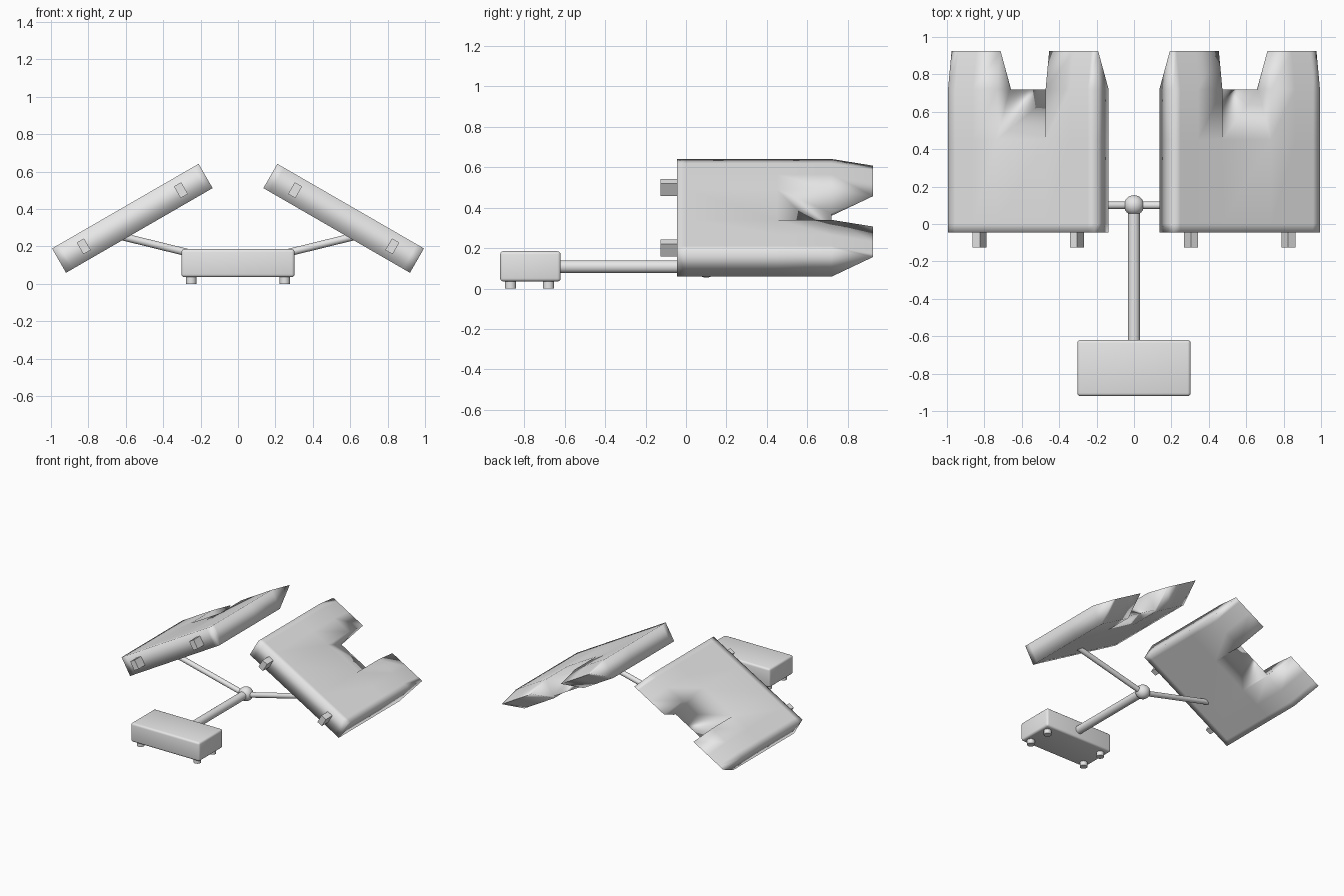
import bpy, bmesh, math
from mathutils import Vector, Matrix

if "Cube" in bpy.data.objects:
    bpy.data.objects.remove(bpy.data.objects["Cube"])

grey = bpy.data.materials.new("plain_grey")
grey.diffuse_color = (0.8, 0.8, 0.8, 1)
grey.use_nodes = True
grey.node_tree.nodes["Principled BSDF"].inputs["Base Color"].default_value = grey.diffuse_color


def finish(bm, name, smooth=None):
    bmesh.ops.recalc_face_normals(bm, faces=bm.faces)
    me = bpy.data.meshes.new(name)
    bm.to_mesh(me)
    bm.free()
    me.materials.append(grey)
    ob = bpy.data.objects.new(name, me)
    bpy.context.collection.objects.link(ob)
    if smooth is not None:
        for o in bpy.context.selected_objects:
            o.select_set(False)
        bpy.context.view_layer.objects.active = ob
        ob.select_set(True)
        bpy.ops.object.shade_smooth_by_angle(angle=math.radians(smooth))
    return ob


def box(name, centre, size, bevel=0.0, matrix=Matrix()):
    bm = bmesh.new()
    bmesh.ops.create_cube(bm, size=1)
    bmesh.ops.scale(bm, vec=size, verts=bm.verts)
    if bevel:
        bmesh.ops.bevel(bm, geom=bm.edges[:], offset=bevel, segments=3,
                        profile=0.5, affect='EDGES')
    bmesh.ops.translate(bm, vec=centre, verts=bm.verts)
    bm.transform(matrix)
    return finish(bm, name, 50 if bevel else None)


def rod(name, a, b, radius, sides=24):
    a, b = Vector(a), Vector(b)
    bm = bmesh.new()
    bmesh.ops.create_cone(bm, cap_ends=True, segments=sides, radius1=radius,
                          radius2=radius, depth=(b - a).length)
    turn = (b - a).to_track_quat('Z', 'Y').to_matrix().to_4x4()
    bm.transform(Matrix.Translation((a + b) / 2) @ turn)
    return finish(bm, name, 40)


# Forked panel: two wedge-tipped arms with a thinning web between them
COLS = [-0.4525, -0.41, -0.30, -0.15, 0.15, 0.30, 0.41, 0.4525]
ROWS = [-0.045, 0.0, 0.45, 0.72, 0.925]
H = 0.075
ARM = {0.925: (0.037, 0.037)}
WEB = {0.72: (-0.06, -0.06)}


def panel(name, matrix):
    bm = bmesh.new()

    def face(*pts):
        clean = [p for i, p in enumerate(pts) if p != pts[i - 1]]
        if len(clean) > 2:
            bm.faces.new([bm.verts.new(p) for p in clean])

    def pair(u, y, heights):
        top, low = heights.get(y, (H, -H))
        return (u, y, top), (u, y, low)

    for u0, u1 in zip(COLS, COLS[1:]):
        web = abs(u0 + u1) < 0.01
        heights, rows = (WEB, ROWS[:4]) if web else (ARM, ROWS)
        for y0, y1 in zip(rows, rows[1:]):
            (a, al), (b, bl) = pair(u0, y0, heights), pair(u1, y0, heights)
            (d, dl), (c, cl) = pair(u0, y1, heights), pair(u1, y1, heights)
            face(a, b, c, d)
            face(al, dl, cl, bl)
            if y0 == ROWS[0]:
                face(a, al, bl, b)
            if u0 == COLS[0]:
                face(a, d, dl, al)
            if u1 == COLS[-1]:
                face(b, bl, cl, c)
    # inner walls of the fork
    for u in (-0.15, 0.15):
        s, sl = pair(u, 0.45, {})
        m, ml = pair(u, 0.72, {})
        tip, web_tip = (u, 0.925, 0.037), (u, 0.72, -0.06)
        face(s, m, web_tip)
        face(sl, web_tip, ml)
        face(m, tip, web_tip)
        face(web_tip, tip, ml)
    bmesh.ops.remove_doubles(bm, verts=bm.verts, dist=1e-4)
    bm.transform(matrix)
    return finish(bm, name, 100)


for side, label in ((-1, "left"), (1, "right")):
    m = (Matrix.Translation((side * 0.565, 0, 0.35))
         @ Matrix.Rotation(math.radians(30 * side), 4, 'Y'))
    panel(label + "_panel", m)
    # pegs on the front edge of the panel
    for i, u in enumerate((-0.30, 0.30)):
        box(f"{label}_peg_{i + 1}", (u, -0.08, 0), (0.045, 0.09, 0.072), 0, m)
    # strut from hub to panel underside
    rod(label + "_strut", (0, 0.1, 0.1), (side * 0.63, 0.1, 0.255), 0.02)

# Central hub and main boom
bm = bmesh.new()
bmesh.ops.create_uvsphere(bm, u_segments=24, v_segments=16, radius=0.054)
bmesh.ops.translate(bm, vec=(0, 0.1, 0.108), verts=bm.verts)
finish(bm, "hub", 60)
rod("boom", (0, -0.65, 0.108), (0, 0.1, 0.108), 0.032)

# Base box with four feet
box("base_box", (0, -0.77, 0.11), (0.605, 0.30, 0.15), 0.016)
for x in (-0.25, 0.25):
    for y in (-0.868, -0.68):
        rod("foot", (x, y, 0), (x, y, 0.05), 0.028, 16)
